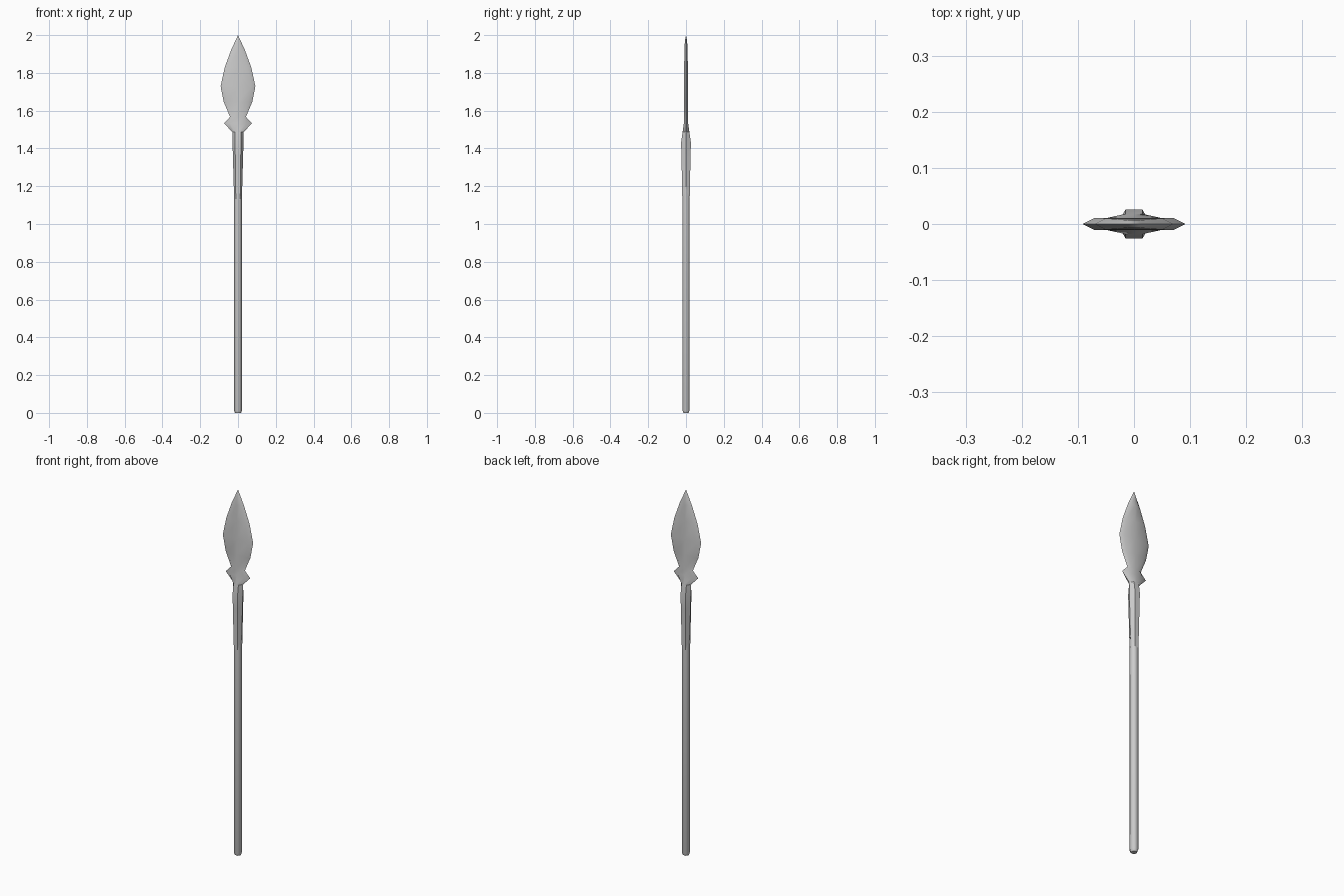
import bpy, bmesh, math

if "Cube" in bpy.data.objects:
    bpy.data.objects.remove(bpy.data.objects["Cube"])


def loft(name, sections, angle):
    """Skin eight-point sections: (z at sides, z at faces, half width, flat half width, half depth)."""
    bm = bmesh.new()
    rings = []
    for zs, zf, w, f, d in sections:
        pts = [(w, 0, zs), (f, d, zf), (0, d, zf), (-f, d, zf),
               (-w, 0, zs), (-f, -d, zf), (0, -d, zf), (f, -d, zf)]
        rings.append([bm.verts.new(p) for p in pts])
    for a, b in zip(rings, rings[1:]):
        for i in range(8):
            j = (i + 1) % 8
            bm.faces.new((a[i], a[j], b[j], b[i]))
    bm.faces.new(rings[0][::-1])
    bm.faces.new(rings[-1])
    bmesh.ops.remove_doubles(bm, verts=bm.verts, dist=0.00005)
    bmesh.ops.recalc_face_normals(bm, faces=bm.faces)
    mesh = bpy.data.meshes.new(name)
    bm.to_mesh(mesh)
    bm.free()
    obj = bpy.data.objects.new(name, mesh)
    bpy.context.collection.objects.link(obj)
    bpy.ops.object.select_all(action='DESELECT')
    obj.select_set(True)
    bpy.context.view_layer.objects.active = obj
    bpy.ops.object.shade_smooth_by_angle(angle=math.radians(angle))
    return obj


# Hexagonal shaft with a chamfered butt
loft("shaft", [
    (0.0, 0.0, 0.016, 0.008, 0.014),
    (0.014, 0.014, 0.022, 0.011, 0.019),
    (1.40, 1.40, 0.022, 0.011, 0.019),
], 65)

# Hexagonal socket, longer on the front and back than on the sides
loft("socket", [
    (1.20, 1.13, 0.0225, 0.0115, 0.0195),
    (1.36, 1.36, 0.027, 0.0145, 0.024),
    (1.43, 1.43, 0.029, 0.015, 0.026),
    (1.487, 1.487, 0.030, 0.015, 0.018),
], 40)

# Leaf blade with side lugs at its base and a blunt edge bevel
loft("blade", [
    (1.487, 1.487, 0.030, 0.015, 0.018),
    (1.533, 1.533, 0.074, 0.045, 0.0115),
    (1.567, 1.567, 0.042, 0.026, 0.011),
    (1.645, 1.645, 0.075, 0.055, 0.011),
    (1.73, 1.73, 0.092, 0.070, 0.011),
    (1.83, 1.83, 0.070, 0.050, 0.010),
    (1.92, 1.92, 0.037, 0.023, 0.008),
    (1.97, 1.97, 0.014, 0.007, 0.006),
    (2.0, 2.0, 0.0, 0.0, 0.0),
], 50)
